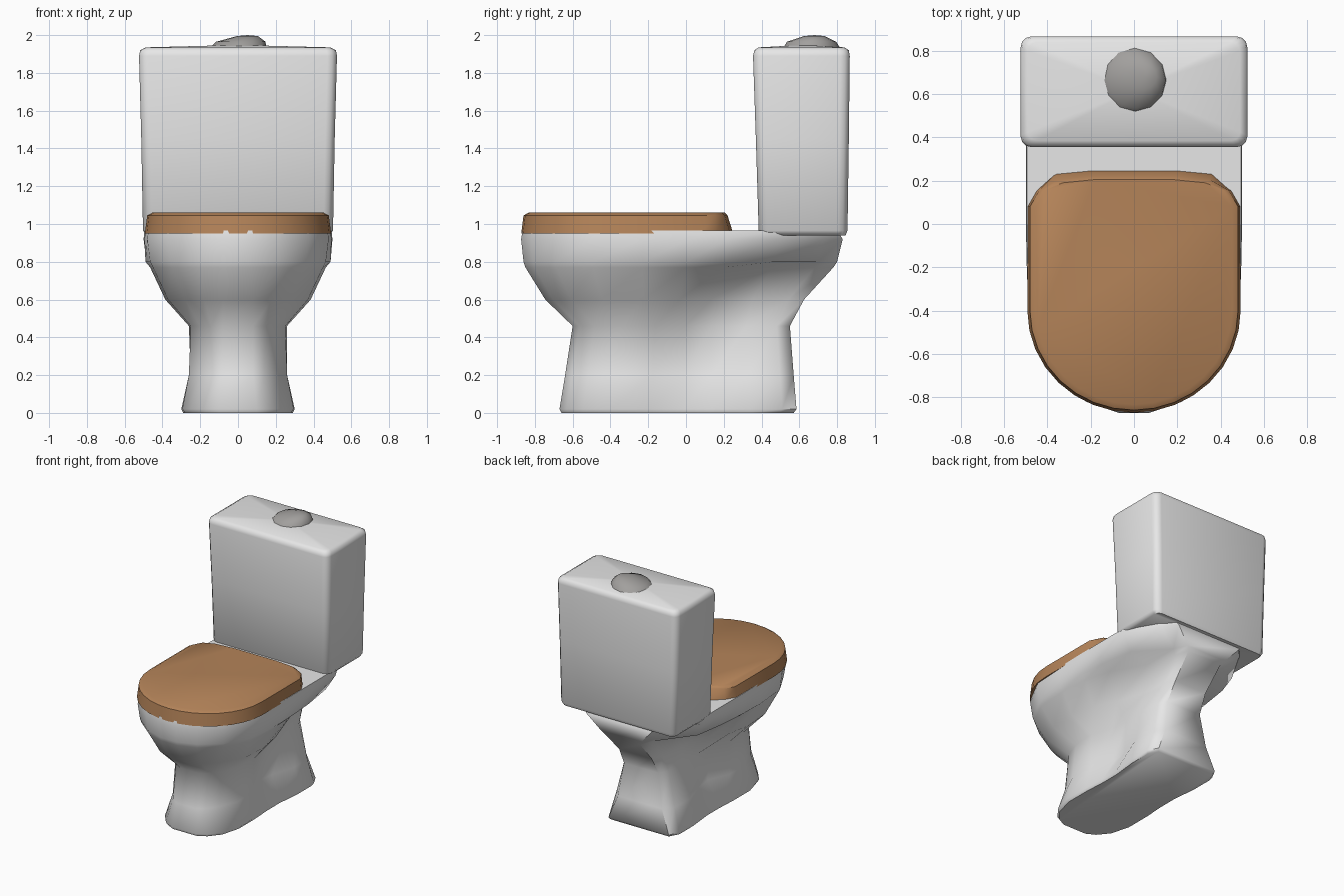
import bpy, bmesh, math
from mathutils import Vector

if "Cube" in bpy.data.objects:
    bpy.data.objects.remove(bpy.data.objects["Cube"])


def material(name, rgb):
    m = bpy.data.materials.new(name)
    m.diffuse_color = (*rgb, 1)
    m.use_nodes = True
    m.node_tree.nodes["Principled BSDF"].inputs["Base Color"].default_value = m.diffuse_color
    return m


white = material("white ceramic", (0.80, 0.80, 0.80))
brown = material("brown wood", (0.46, 0.23, 0.10))
grey = material("grey metal", (0.36, 0.35, 0.34))


def loft(name, rings, mat, angle, top=None):
    """Skin a stack of equal-length rings; optional apex point closes the top."""
    bm = bmesh.new()
    loops = [[bm.verts.new(p) for p in r] for r in rings]
    n = len(loops[0])
    for a, b in zip(loops, loops[1:]):
        for i in range(n):
            j = (i + 1) % n
            bm.faces.new((a[i], a[j], b[j], b[i]))
    bm.faces.new(loops[0][::-1])
    if top:
        apex = bm.verts.new(top)
        for i in range(n):
            bm.faces.new((loops[-1][i], loops[-1][(i + 1) % n], apex))
    else:
        bm.faces.new(loops[-1])
    bmesh.ops.recalc_face_normals(bm, faces=bm.faces[:])
    me = bpy.data.meshes.new(name)
    bm.to_mesh(me)
    bm.free()
    me.materials.append(mat)
    ob = bpy.data.objects.new(name, me)
    bpy.context.collection.objects.link(ob)
    bpy.ops.object.select_all(action='DESELECT')
    ob.select_set(True)
    bpy.context.view_layer.objects.active = ob
    bpy.ops.object.shade_smooth_by_angle(angle=math.radians(angle))
    return ob


# bowl, waist and pedestal: half widths at stations from front to back
stations = [0, .03, .1, .22, .38, .52, .64, .8, .94, 1]
levels = [  # z, front y, back y, half widths
    (0.00, -.66, .57, (.10, .17, .24, .28, .28, .27, .27, .29, .29, .25)),
    (0.02, -.67, .585, (.10, .18, .25, .295, .29, .28, .28, .30, .30, .26)),
    (0.20, -.64, .57, (.08, .14, .20, .26, .25, .18, .20, .26, .25, .19)),
    (0.46, -.60, .55, (.08, .14, .20, .25, .26, .20, .19, .20, .19, .15)),
    (0.60, -.745, .625, (.08, .18, .28, .37, .385, .35, .27, .20, .18, .14)),
    (0.77, -.85, .78, (.07, .21, .35, .45, .465, .45, .39, .25, .19, .15)),
    (0.80, -.86, .80, (.07, .21, .36, .465, .49, .485, .47, .43, .22, .17)),
    (0.92, -.873, .83, (.07, .22, .375, .48, .495, .50, .50, .50, .36, .28)),
    (0.965, -.865, .80, (.07, .22, .37, .475, .49, .495, .495, .495, .40, .30)),
]
rings = []
for z, yf, yb, widths in levels:
    side = [(w, yf + f * (yb - yf), z) for f, w in zip(stations, widths)]
    rings.append(side + [(-x, y, z) for x, y, z in reversed(side)])
loft("bowl_and_pedestal", rings, white, 55)


# lid: half-oval front, straight sides, chamfered back corners
def lid_ring(z, s, back):
    pts = []
    for i in range(17):
        a = math.pi + math.pi * i / 16
        pts.append((.493 * s * math.cos(a), -.40 + .472 * s * math.sin(a), z))
    half = [(.493 * s, .08), (.45 * s, .155), (.36 * s, back - .015), (.20 * s, back)]
    pts += [(x, y, z) for x, y in half]
    pts += [(-x, y, z) for x, y in reversed(half)]
    return pts


loft("lid", [lid_ring(.95, 1, .25), lid_ring(1.045, .975, .22),
             lid_ring(1.06, .92, .205)], brown, 40)


# tank: rounded rectangles flaring slightly upward
def rounded_rect(z, hw, y0, y1, r):
    pts = []
    corners = [(hw - r, y1 - r), (-hw + r, y1 - r), (-hw + r, y0 + r), (hw - r, y0 + r)]
    for k, (cx, cy) in enumerate(corners):
        for i in range(4):
            a = math.pi / 2 * (k + i / 3)
            pts.append((cx + r * math.cos(a), cy + r * math.sin(a), z))
    return pts


loft("tank", [rounded_rect(.94, .485, .40, .845, .04),
              rounded_rect(.965, .503, .385, .855, .05),
              rounded_rect(1.45, .512, .37, .862, .05),
              rounded_rect(1.89, .524, .355, .867, .05),
              rounded_rect(1.92, .518, .362, .862, .05),
              rounded_rect(1.935, .49, .385, .84, .04)],
     white, 55, top=(0, .62, 1.948))


# flush button: low lopsided dome with a flat front
def button_ring(z, r, cx, cy):
    return [(cx + r * math.cos(2 * math.pi * i / 12),
             max(cy + r * math.sin(2 * math.pi * i / 12), .51), z) for i in range(12)]


loft("flush_button", [button_ring(1.93, .152, 0, .665), button_ring(1.965, .13, .015, .665),
                      button_ring(1.995, .055, .05, .68)],
     grey, 50, top=(.05, .68, 2.0))
